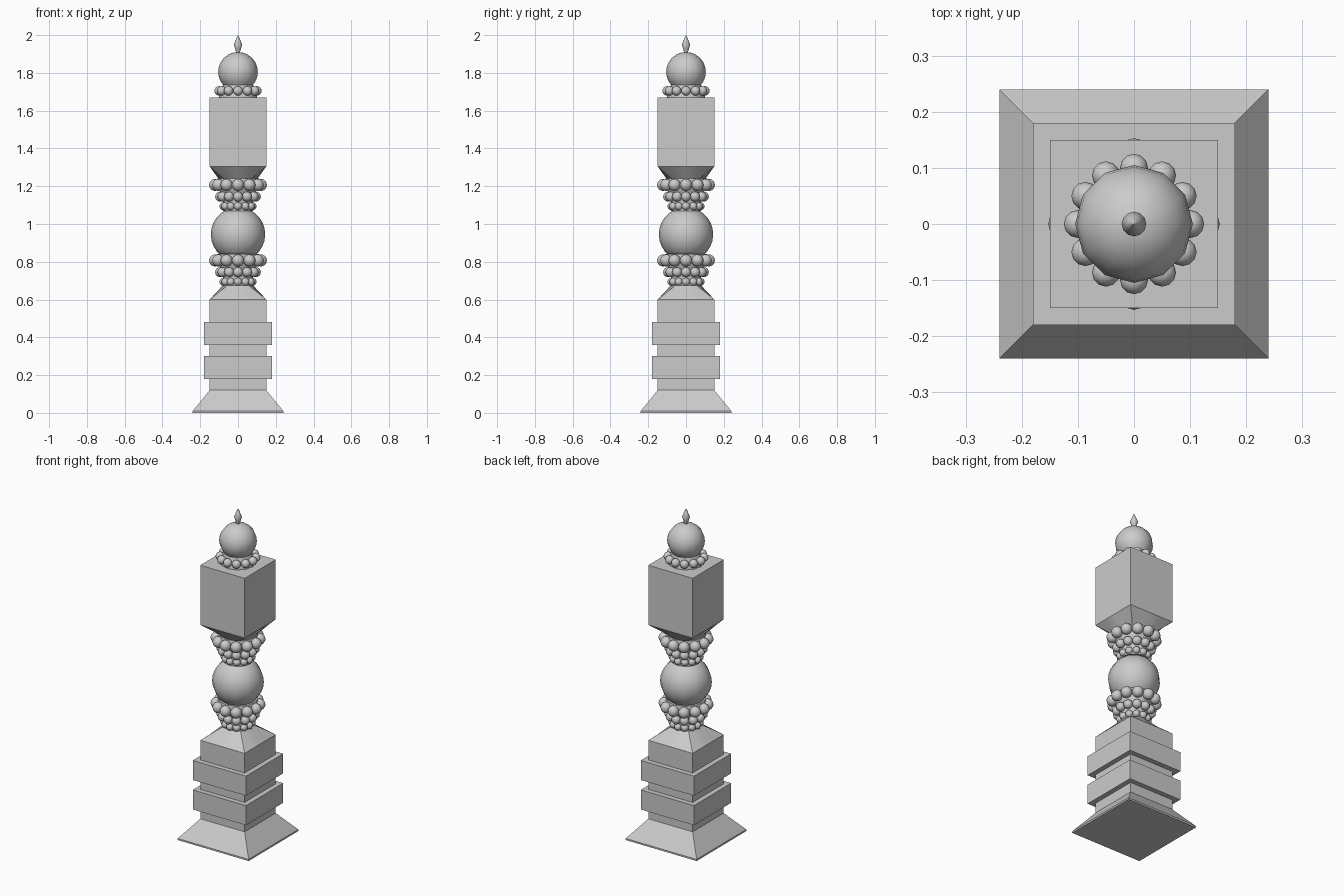
import bpy, bmesh, math

if "Cube" in bpy.data.objects:
    bpy.data.objects.remove(bpy.data.objects["Cube"])

def finish(name, bm, smooth=None):
    bmesh.ops.remove_doubles(bm, verts=bm.verts, dist=1e-5)
    bmesh.ops.recalc_face_normals(bm, faces=bm.faces)
    me = bpy.data.meshes.new(name)
    bm.to_mesh(me)
    bm.free()
    ob = bpy.data.objects.new(name, me)
    bpy.context.collection.objects.link(ob)
    if smooth:
        bpy.ops.object.select_all(action='DESELECT')
        bpy.context.view_layer.objects.active = ob
        ob.select_set(True)
        bpy.ops.object.shade_smooth_by_angle(angle=math.radians(smooth))
    return ob

def loft(name, rings, smooth=None):
    """Skin a stack of equal-sized point rings and cap both ends."""
    bm = bmesh.new()
    loops = [[bm.verts.new(p) for p in r] for r in rings]
    n = len(loops[0])
    for a, b in zip(loops, loops[1:]):
        for i in range(n):
            j = (i + 1) % n
            bm.faces.new((a[i], a[j], b[j], b[i]))
    bm.faces.new(loops[0][::-1])
    bm.faces.new(loops[-1])
    return finish(name, bm, smooth)

def circle(r, z, n=12):
    return [(r * math.cos(2 * math.pi * i / n), r * math.sin(2 * math.pi * i / n), z)
            for i in range(n)]

def square(h, z, n=4):
    pts = []
    for i in range(n):
        a = 2 * math.pi * i / n + (math.pi / 4 if n == 4 else 0)
        c, s = math.cos(a), math.sin(a)
        k = h / max(abs(c), abs(s))
        pts.append((c * k, s * k, z))
    return pts

def squares(name, profile):
    return loft(name, [square(h, z) for h, z in profile])

def lathe(name, profile, n=12):
    return loft(name, [circle(r, z, n) for r, z in profile], 50)

def ball(name, r, z, z0, z1):
    """Round ball, trimmed between two heights."""
    a0, a1 = (math.asin(max(-1, min(1, (h - z) / r))) for h in (z0, z1))
    steps = [a0 + (a1 - a0) * i / 9 for i in range(10)]
    return lathe(name, [(max(r * math.cos(a), 1e-4), z + r * math.sin(a)) for a in steps])

def beads(name, R, r, z, n=12):
    bm = bmesh.new()
    for x, y, _ in circle(R, z, n):
        res = bmesh.ops.create_uvsphere(bm, u_segments=12, v_segments=8, radius=r)
        bmesh.ops.translate(bm, verts=res['verts'], vec=(x, y, z))
    return finish(name, bm, 60)

# Square stepped pedestal
squares("pedestal", [(.24, 0), (.24, .01), (.15, .12), (.15, .18), (.18, .18), (.18, .30),
                     (.15, .30), (.15, .36), (.18, .36), (.18, .48), (.15, .48), (.15, .60)])

# Square-to-round transitions
loft("lower_shoulder", [square(.15, .60, 16), circle(.08, .675, 16)], 30)
loft("upper_shoulder", [circle(.10, 1.235, 16), square(.15, 1.305, 16)], 30)

# Square upper block
squares("upper_block", [(.15, 1.305), (.15, 1.67)])

# Beaded collars below and above the central ball
for label, z in (("lower", .67), ("upper", 1.07)):
    lathe(label + "_collar_core", [(.08, z), (.08, z + .05), (.095, z + .10), (.12, z + .14),
                                   (.11, z + .17)])
    for i, (R, r, dz) in enumerate(((.077, .021, .024), (.095, .026, .075), (.121, .032, .137))):
        beads(f"{label}_bead_ring_{i + 1}", R, r, z + dz)
ball("central_ball", .144, .945, .83, 1.075)

# Crown: neck, bead ring, ball and pointed tip
lathe("crown_neck", [(.10, 1.67), (.10, 1.68), (.09, 1.70), (.08, 1.735)])
beads("crown_bead_ring", .10, .025, 1.705)
ball("crown_ball", .105, 1.805, 1.73, 1.91)
lathe("finial", [(.008, 1.90), (.016, 1.93), (.022, 1.95), (.012, 1.975), (.0005, 2.0)])
